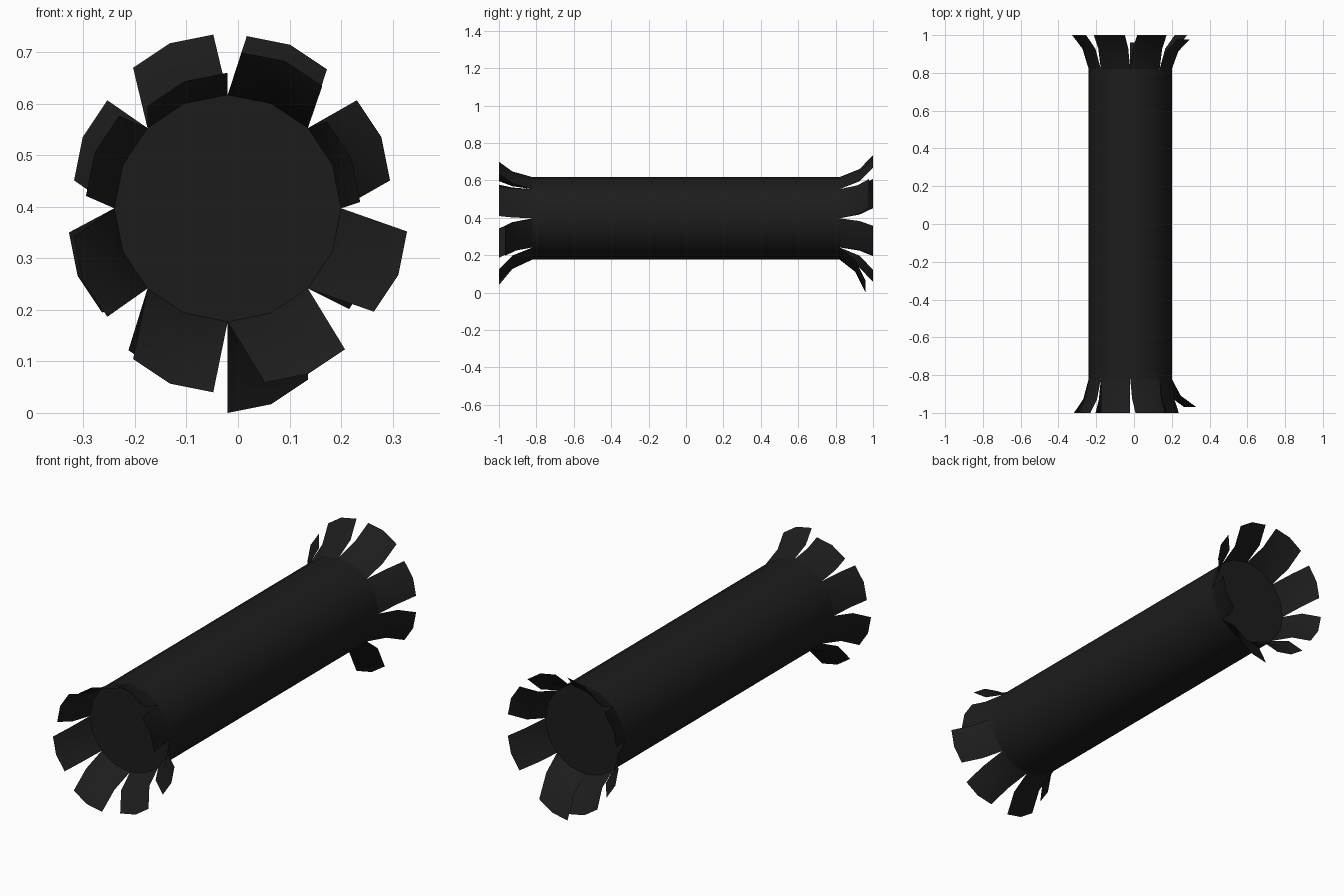
import bpy, bmesh
from math import cos, sin, radians

if "Cube" in bpy.data.objects:
    bpy.data.objects.remove(bpy.data.objects["Cube"])

CX, CZ, R, HALF = -0.02, 0.397, 0.22, 0.82
SIDES = 16

mat = bpy.data.materials.new("black_paper")
mat.diffuse_color = (0.012, 0.012, 0.012, 1)
mat.use_nodes = True
mat.node_tree.nodes["Principled BSDF"].inputs["Base Color"].default_value = mat.diffuse_color


def rim(i, y, dx=0, dz=0):
    a = radians(360 / SIDES * i)
    return (CX + R * cos(a) + dx, y, CZ + R * sin(a) + dz)


def finish(bm, name):
    me = bpy.data.meshes.new(name)
    bm.to_mesh(me)
    bm.free()
    me.materials.append(mat)
    ob = bpy.data.objects.new(name, me)
    bpy.context.collection.objects.link(ob)
    bpy.ops.object.select_all(action='DESELECT')
    bpy.context.view_layer.objects.active = ob
    ob.select_set(True)
    bpy.ops.object.shade_smooth_by_angle(angle=radians(35))


# Capped tube body
bm = bmesh.new()
front = [bm.verts.new(rim(i, -HALF)) for i in range(SIDES)]
back = [bm.verts.new(rim(i, HALF)) for i in range(SIDES)]
for i in range(SIDES):
    j = (i + 1) % SIDES
    bm.faces.new((front[i], front[j], back[j], back[i]))
bm.faces.new(front)
bm.faces.new(back)
bmesh.ops.recalc_face_normals(bm, faces=bm.faces)
finish(bm, "tube_body")


# Flared paper flaps: each is a strip of the rim bent outwards in two steps
def flaps(name, side, bends):
    bm = bmesh.new()
    for k, (dx, dz, tip) in enumerate(bends):
        rows = []
        for t, f in ((0, 0), (0.6, 0.37), (1, 1)):
            y = side * (HALF + (tip - HALF) * t)
            rows.append([bm.verts.new(rim(2 * k + i, y, dx * f, dz * f)) for i in range(3)])
        for a, b in zip(rows, rows[1:]):
            for i in range(2):
                quad = (a[i], b[i], b[i + 1], a[i + 1])
                bm.faces.new(quad if side < 0 else quad[::-1])
    bmesh.ops.reverse_faces(bm, faces=bm.faces)
    bm.normal_update()
    # keep the faces pointing away from the tube axis
    for f in bm.faces:
        c = f.calc_center_median()
        if f.normal.x * (c.x - CX) + f.normal.z * (c.z - CZ) < 0:
            f.normal_flip()
    finish(bm, name)


# (outward x, outward z, tip distance) counter-clockwise from +x
flaps("front_flaps", -1, [
    (0.037, 0.012, 1), (0.028, 0.082, 1), (0.0, 0.043, 1), (-0.055, 0.024, 1),
    (-0.078, -0.055, 1), (-0.028, -0.137, 1), (0.072, -0.118, 1), (0.128, -0.045, 0.968)])
flaps("back_flaps", 1, [
    (0.095, 0.054, 0.978), (0.037, 0.114, 1), (-0.028, 0.117, 1), (-0.078, 0.054, 1),
    (-0.088, -0.047, 1), (-0.037, -0.12, 1), (0.0, -0.177, 0.96), (0.08, -0.04, 1)])
